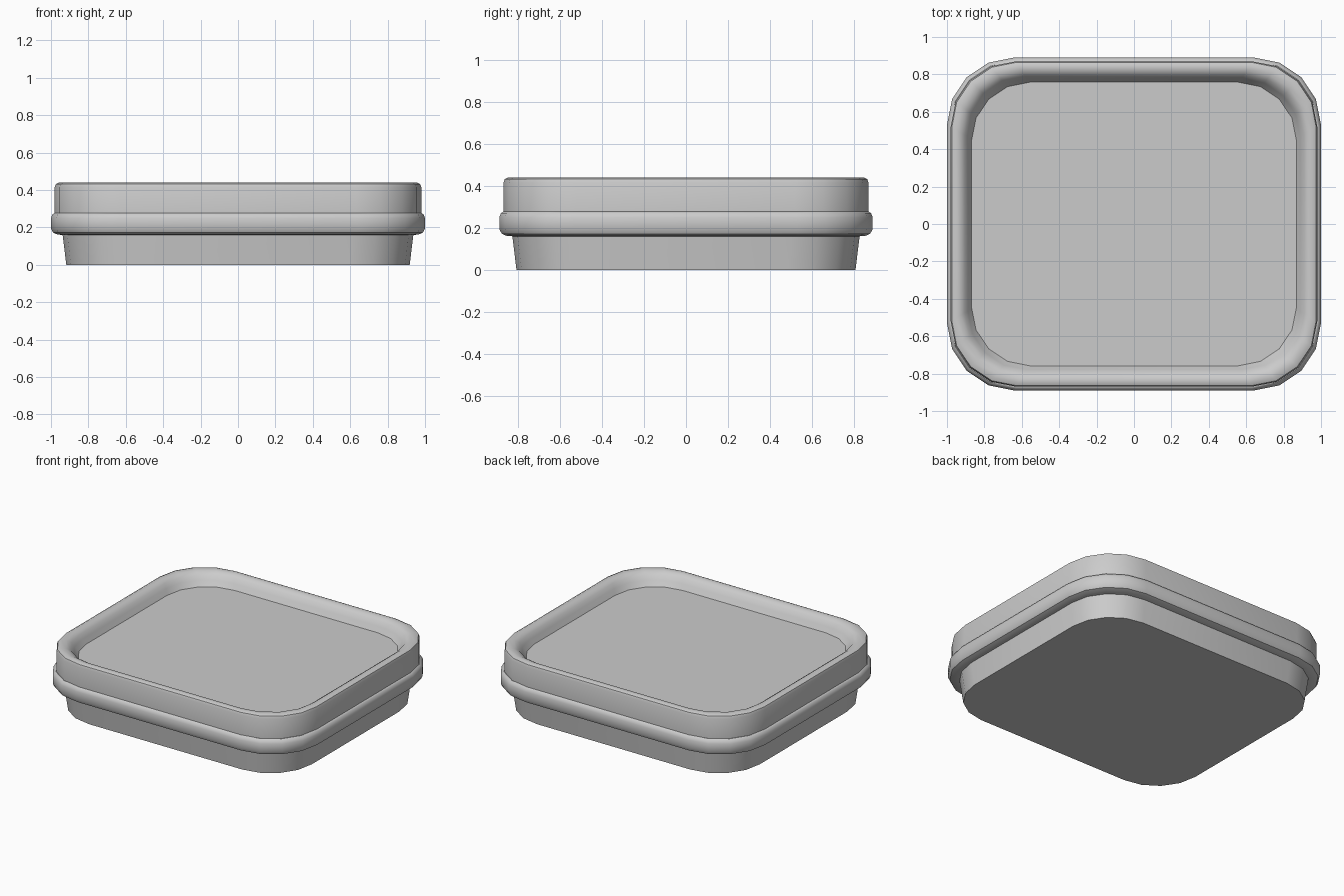
import bpy, bmesh
from math import sin, cos, pi, radians

if "Cube" in bpy.data.objects:
    bpy.data.objects.remove(bpy.data.objects["Cube"])

HX, HY, R, SEG = 1.0, 0.89, 0.36, 4


def ring(bm, inset, z, r):
    """Rounded rectangle loop, inset from the widest outline."""
    hx, hy = HX - inset - r, HY - inset - r
    verts = []
    for q, (sx, sy) in enumerate([(1, 1), (-1, 1), (-1, -1), (1, -1)]):
        for i in range(SEG + 1):
            a = (q + i / SEG) * pi / 2
            verts.append(bm.verts.new((sx * hx + r * cos(a), sy * hy + r * sin(a), z)))
    return verts


def loft(name, profile, cap_first=False, cap_last=False):
    """Skin a stack of rounded rectangles given as (inset, z, corner radius)."""
    bm = bmesh.new()
    rings = [ring(bm, *p) for p in profile]
    n = len(rings[0])
    for a, b in zip(rings, rings[1:]):
        for i in range(n):
            j = (i + 1) % n
            bm.faces.new((a[i], a[j], b[j], b[i]))
    if cap_first:
        bm.faces.new(rings[0][::-1])
    if cap_last:
        bm.faces.new(rings[-1])
    mesh = bpy.data.meshes.new(name)
    bm.to_mesh(mesh)
    bm.free()
    ob = bpy.data.objects.new(name, mesh)
    bpy.context.collection.objects.link(ob)
    bpy.ops.object.select_all(action='DESELECT')
    ob.select_set(True)
    bpy.context.view_layer.objects.active = ob
    bpy.ops.object.shade_smooth_by_angle(angle=radians(35))
    return ob


# Tapered tub, tucked slightly into the lid
loft("container_tub", [(0.082, 0.0, 0.32), (0.06, 0.18, 0.33)], cap_first=True)

# Lid: snap-on flange, skirt, rounded rim and recessed top panel
loft("container_lid", [
    (0.062, 0.16, 0.33), (0.035, 0.162, 0.34), (0.012, 0.172, 0.35),
    (0.0, 0.195, R), (0.0, 0.25, R), (0.008, 0.27, R), (0.018, 0.277, 0.35),
    (0.02, 0.277, 0.35), (0.02, 0.415, 0.35), (0.026, 0.432, 0.345),
    (0.042, 0.44, 0.34), (0.07, 0.437, 0.33), (0.095, 0.42, 0.32),
    (0.112, 0.39, 0.31), (0.132, 0.355, 0.31),
], cap_last=True)
